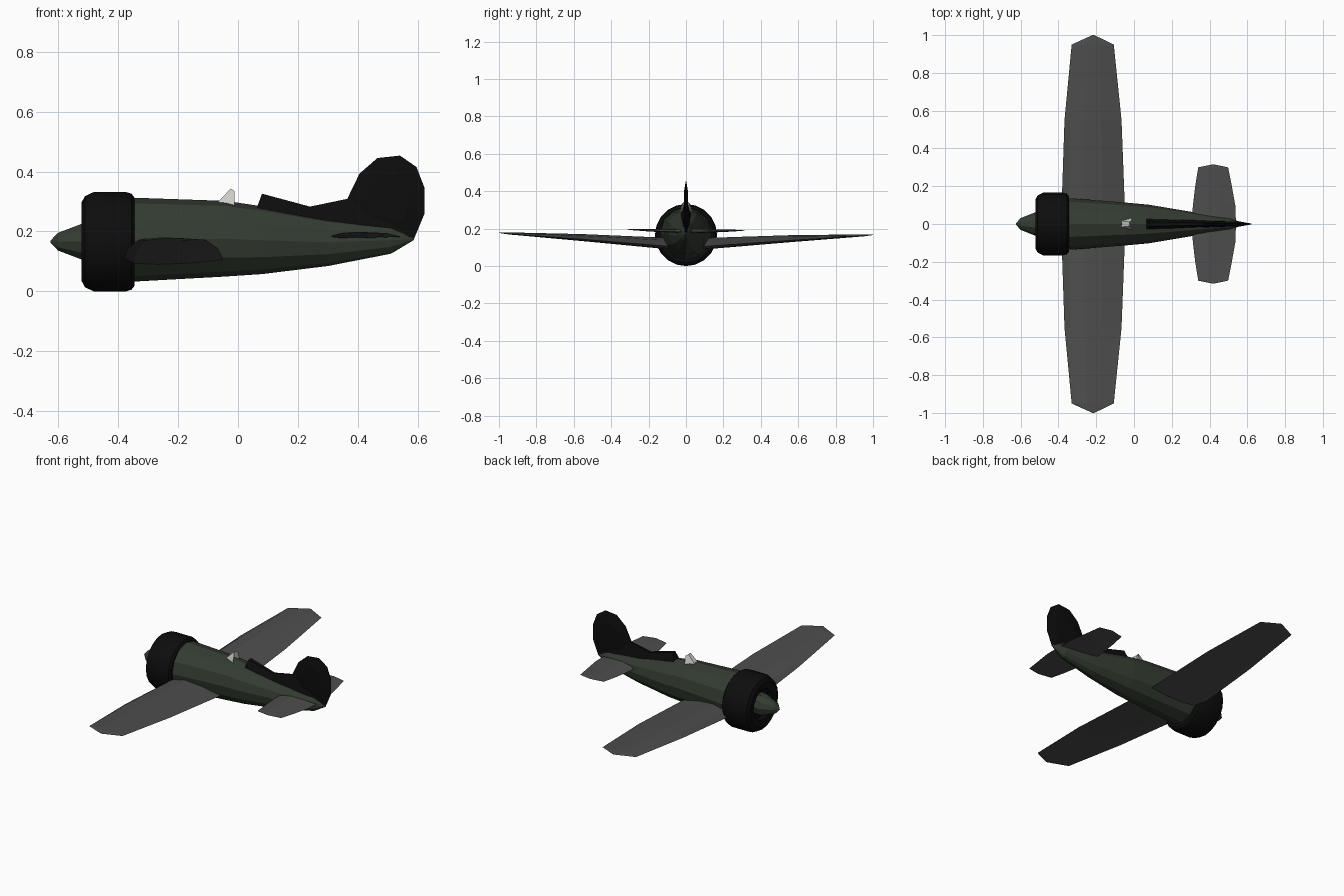
import bpy, bmesh, math

cube = bpy.data.objects.get("Cube")
if cube:
    bpy.data.objects.remove(cube, do_unlink=True)


def material(name, r, g, b):
    m = bpy.data.materials.new(name)
    m.use_nodes = True
    m.diffuse_color = (r, g, b, 1)
    m.node_tree.nodes["Principled BSDF"].inputs["Base Color"].default_value = (r, g, b, 1)
    return m


GREEN = material("dark green", 0.034, 0.045, 0.031)
BLACK = material("near black", 0.004, 0.004, 0.004)
GREY = material("wing grey", 0.075, 0.075, 0.075)
GLASS = material("pale glass", 0.6, 0.6, 0.58)


def finish(name, bm, mat, smooth=False):
    bmesh.ops.remove_doubles(bm, verts=bm.verts, dist=0.0005)
    bmesh.ops.recalc_face_normals(bm, faces=bm.faces)
    mesh = bpy.data.meshes.new(name)
    bm.to_mesh(mesh)
    bm.free()
    mesh.materials.append(mat)
    ob = bpy.data.objects.new(name, mesh)
    bpy.context.collection.objects.link(ob)
    if smooth:
        bpy.ops.object.select_all(action='DESELECT')
        ob.select_set(True)
        bpy.context.view_layer.objects.active = ob
        bpy.ops.object.shade_smooth_by_angle(angle=math.radians(30))
    return ob


def loft(name, rings, mat, smooth=False):
    """Skin a row of equal closed rings and cap both ends."""
    bm = bmesh.new()
    rows = [[bm.verts.new(p) for p in ring] for ring in rings]
    n = len(rows[0])
    for a, b in zip(rows, rows[1:]):
        for i in range(n):
            j = (i + 1) % n
            bm.faces.new((a[i], a[j], b[j], b[i]))
    bm.faces.new(rows[0])
    bm.faces.new(rows[-1])
    return finish(name, bm, mat, smooth)


def oval(x, half_width, top, bottom, sides):
    mid, rad = (top + bottom) / 2, (top - bottom) / 2
    return [(x, half_width * math.cos(2 * math.pi * i / sides),
             mid + rad * math.sin(2 * math.pi * i / sides)) for i in range(sides)]


def turned(name, profile, mat, sides, smooth, z=0.166):
    loft(name, [oval(x, r, z + r, z - r, sides) for x, r in profile], mat, smooth)


# Fuselage: x, half width, top, bottom
body = [(-0.40, 0.135, 0.312, 0.032), (-0.33, 0.136, 0.312, 0.034),
        (-0.04, 0.113, 0.302, 0.05), (0.08, 0.102, 0.284, 0.058),
        (0.30, 0.065, 0.242, 0.085), (0.51, 0.03, 0.216, 0.126),
        (0.587, 0.002, 0.178, 0.172)]
loft("fuselage", [oval(*s, 12) for s in body], GREEN)

# Engine cowl with a recessed mouth, and the spinner
turned("engine_cowl", [(-0.49, 0.085), (-0.515, 0.09), (-0.522, 0.13), (-0.51, 0.152),
                       (-0.48, 0.166), (-0.375, 0.166), (-0.355, 0.16), (-0.345, 0.147)],
       BLACK, 20, True)
turned("spinner", [(-0.625, 0.004), (-0.60, 0.031), (-0.52, 0.063), (-0.48, 0.066)],
       GREEN, 10, False)

# Wing section: chord fraction, thickness fraction
FOIL = [(0, 0), (0.1, 0.6), (0.35, 1), (0.65, 0.7), (1, 0),
        (0.65, -0.25), (0.35, -0.35), (0.1, -0.3)]


def foil_ring(y, lead, trail, z, thick, roll):
    return [(lead + (trail - lead) * c, y, z + thick * t - roll * y) for c, t in FOIL]


def span(name, half, mat, roll):
    """Mirror the half-span stations across the centre line."""
    left = [foil_ring(y, *rest, roll) for y, *rest in half]
    right = [foil_ring(-y, *rest, roll) for y, *rest in reversed(half[1:])]
    loft(name, right + left, mat)


# y, leading edge, trailing edge, height, thickness
span("wing", [(0, -0.385, -0.05, 0.098, 0.048), (0.13, -0.382, -0.05, 0.108, 0.044),
              (0.55, -0.368, -0.066, 0.14, 0.028), (0.95, -0.33, -0.107, 0.167, 0.008),
              (1.0, -0.22, -0.21, 0.172, 0.001)], GREY, 0.0055)
span("tailplane", [(0, 0.305, 0.54, 0.182, 0.017), (0.1, 0.312, 0.536, 0.184, 0.014),
                   (0.2, 0.324, 0.518, 0.187, 0.01), (0.3, 0.34, 0.498, 0.192, 0.004),
                   (0.314, 0.41, 0.43, 0.194, 0.001)], GREY, 0.008)

# Fin and rudder: thin rim around thicker side panels
rim = [(0.36, 0.30), (0.405, 0.393), (0.465, 0.445), (0.54, 0.453), (0.595, 0.415),
       (0.622, 0.345), (0.622, 0.26), (0.587, 0.176), (0.50, 0.195), (0.40, 0.21)]
cx, cz = 0.50, 0.31


def fin_ring(scale, y):
    return [(cx + (x - cx) * scale, y, cz + (z - cz) * scale) for x, z in rim]


loft("fin", [fin_ring(0.55, -0.012), fin_ring(1, -0.002),
             fin_ring(1, 0.002), fin_ring(0.55, 0.012)], BLACK)

# Headrest fairing running into the fin: x, base, top, base and top half widths
spine = [(0.065, 0.27, 0.285, 0.028, 0.024), (0.08, 0.27, 0.326, 0.028, 0.012),
         (0.24, 0.235, 0.283, 0.025, 0.008), (0.38, 0.21, 0.312, 0.02, 0.004),
         (0.48, 0.2, 0.26, 0.018, 0.004), (0.575, 0.18, 0.2, 0.006, 0.003)]
loft("headrest_spine", [[(x, -w, b), (x, w, b), (x, t, h), (x, -t, h)]
                        for x, b, h, w, t in spine], BLACK)

# Three-pane windscreen
bm = bmesh.new()
feet = [(-0.012, -0.034, 0.283), (-0.068, -0.016, 0.298),
        (-0.068, 0.016, 0.298), (-0.012, 0.034, 0.283)]
tops = [(-0.012, -0.02, 0.335), (-0.024, -0.011, 0.343),
        (-0.024, 0.011, 0.343), (-0.012, 0.02, 0.335)]
low = [bm.verts.new(p) for p in feet]
high = [bm.verts.new(p) for p in tops]
for i in range(3):
    bm.faces.new((low[i], low[i + 1], high[i + 1], high[i]))
screen = finish("windscreen", bm, GLASS)
solid = screen.modifiers.new("pane thickness", 'SOLIDIFY')
solid.thickness = 0.003
